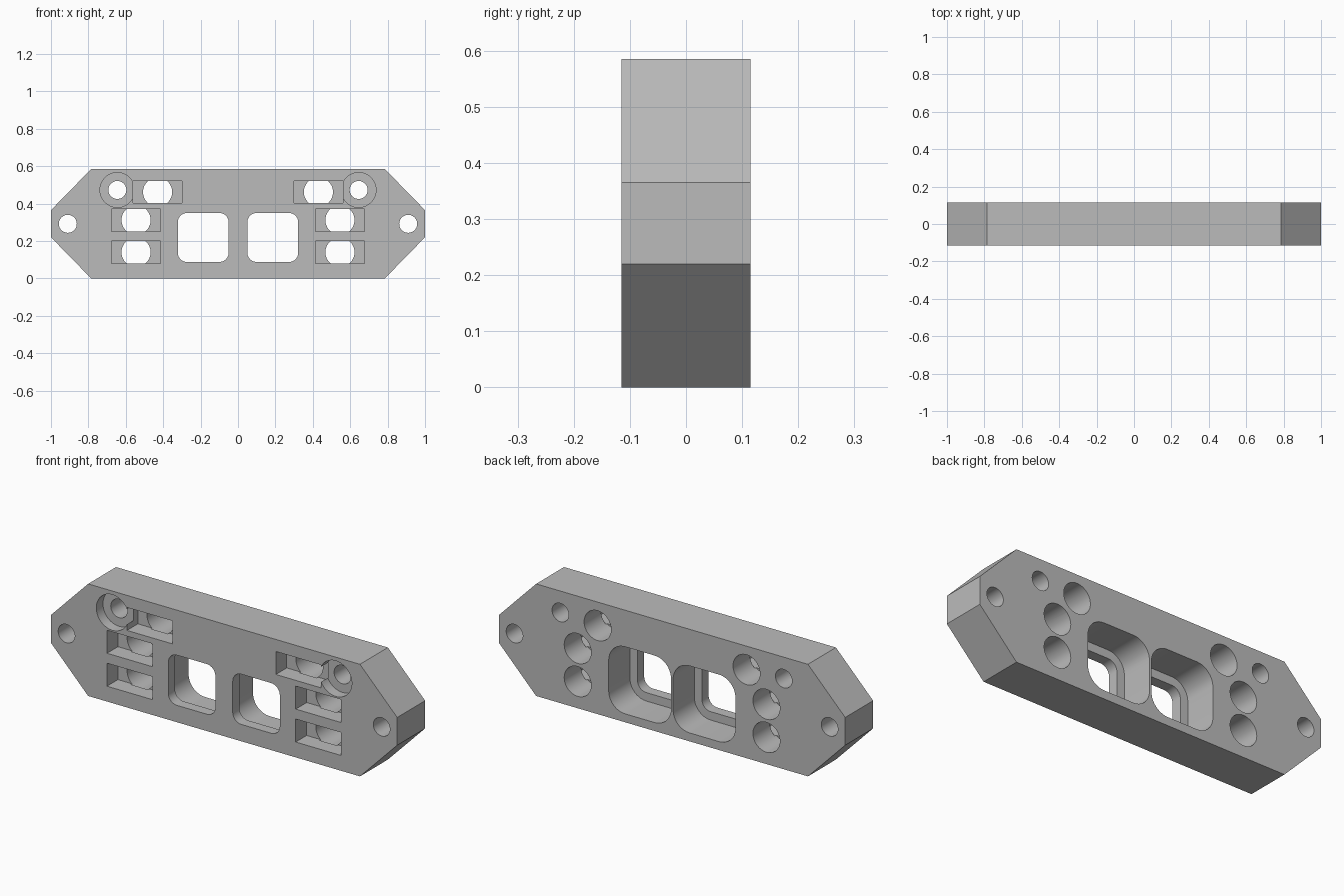
import bpy, bmesh, math

if "Cube" in bpy.data.objects:
    bpy.data.objects.remove(bpy.data.objects["Cube"])

FRONT, BACK = -0.115, 0.115
OUT = 0.05  # overshoot of cutters beyond the faces

grey = bpy.data.materials.new("light grey")
grey.diffuse_color = (0.5, 0.5, 0.5, 1)
grey.use_nodes = True
grey.node_tree.nodes["Principled BSDF"].inputs["Base Color"].default_value = grey.diffuse_color


def prism(name, points, y0, y1):
    """Extrude an x/z outline from y0 to y1."""
    bm = bmesh.new()
    near = [bm.verts.new((x, y0, z)) for x, z in points]
    far = [bm.verts.new((x, y1, z)) for x, z in points]
    bm.faces.new(near)
    bm.faces.new(far[::-1])
    n = len(points)
    for i in range(n):
        j = (i + 1) % n
        bm.faces.new((near[j], near[i], far[i], far[j]))
    bmesh.ops.recalc_face_normals(bm, faces=bm.faces)
    mesh = bpy.data.meshes.new(name)
    bm.to_mesh(mesh)
    bm.free()
    mesh.materials.append(grey)
    ob = bpy.data.objects.new(name, mesh)
    bpy.context.collection.objects.link(ob)
    return ob


def circle(x, z, r, n=48):
    return [(x + r * math.cos(2 * math.pi * i / n),
             z + r * math.sin(2 * math.pi * i / n)) for i in range(n)]


def rect(x, z, w, h, r=0.0):
    """Rectangle outline centred on x, z with optional corner radius."""
    pts = []
    for k, (sx, sz) in enumerate([(1, 1), (-1, 1), (-1, -1), (1, -1)]):
        cx, cz = x + sx * (w / 2 - r), z + sz * (h / 2 - r)
        if r == 0:
            pts.append((cx, cz))
            continue
        for i in range(11):
            a = math.pi / 2 * (k + i / 10)
            pts.append((cx + r * math.cos(a), cz + r * math.sin(a)))
    return pts


# Long plate with chamfered ends
half = [(0.785, 0), (1, 0.22), (1, 0.365), (0.785, 0.585)]
body = prism("mounting_plate", half + [(-x, z) for x, z in reversed(half)], FRONT, BACK)

cutters = []


def cut(name, points, y0, y1):
    cutters.append(prism(name, points, y0, y1))


for s in (-1, 1):
    # End holes
    cut("end_hole", circle(s * 0.91, 0.292, 0.048), FRONT - OUT, BACK + OUT)
    # Screw hole with counterbore in the front
    cut("screw_hole", circle(s * 0.645, 0.473, 0.048), FRONT - OUT, BACK + OUT)
    cut("counterbore", circle(s * 0.645, 0.473, 0.093), FRONT - OUT, FRONT + 0.055)
    # Front slots, each meeting a round bore from the back
    for x, z in ((0.43, 0.462), (0.545, 0.312), (0.545, 0.14)):
        cut("slot", rect(s * x, z, 0.262, 0.12), FRONT - OUT, FRONT + 0.09)
        cut("bore", circle(s * x, z, 0.078), FRONT + 0.08, BACK + OUT)
    # Window with a wider pocket in the back
    cut("window", rect(s * 0.186, 0.219, 0.272, 0.262, 0.05), FRONT - OUT, BACK + OUT)
    cut("window_pocket", rect(s * 0.186, 0.219, 0.36, 0.35, 0.095), FRONT + 0.055, BACK + OUT)

for c in cutters:
    c.hide_render = True
    mod = body.modifiers.new(c.name, 'BOOLEAN')
    mod.operation = 'DIFFERENCE'
    mod.solver = 'EXACT'
    mod.object = c

# Apply the cuts, then remove the cutters
graph = bpy.context.evaluated_depsgraph_get()
result = bpy.data.meshes.new_from_object(body.evaluated_get(graph))
body.modifiers.clear()
body.data = result
for c in cutters:
    bpy.data.objects.remove(c)

bpy.ops.object.select_all(action='DESELECT')
body.select_set(True)
bpy.context.view_layer.objects.active = body
bpy.ops.object.shade_smooth_by_angle(angle=math.radians(30))
